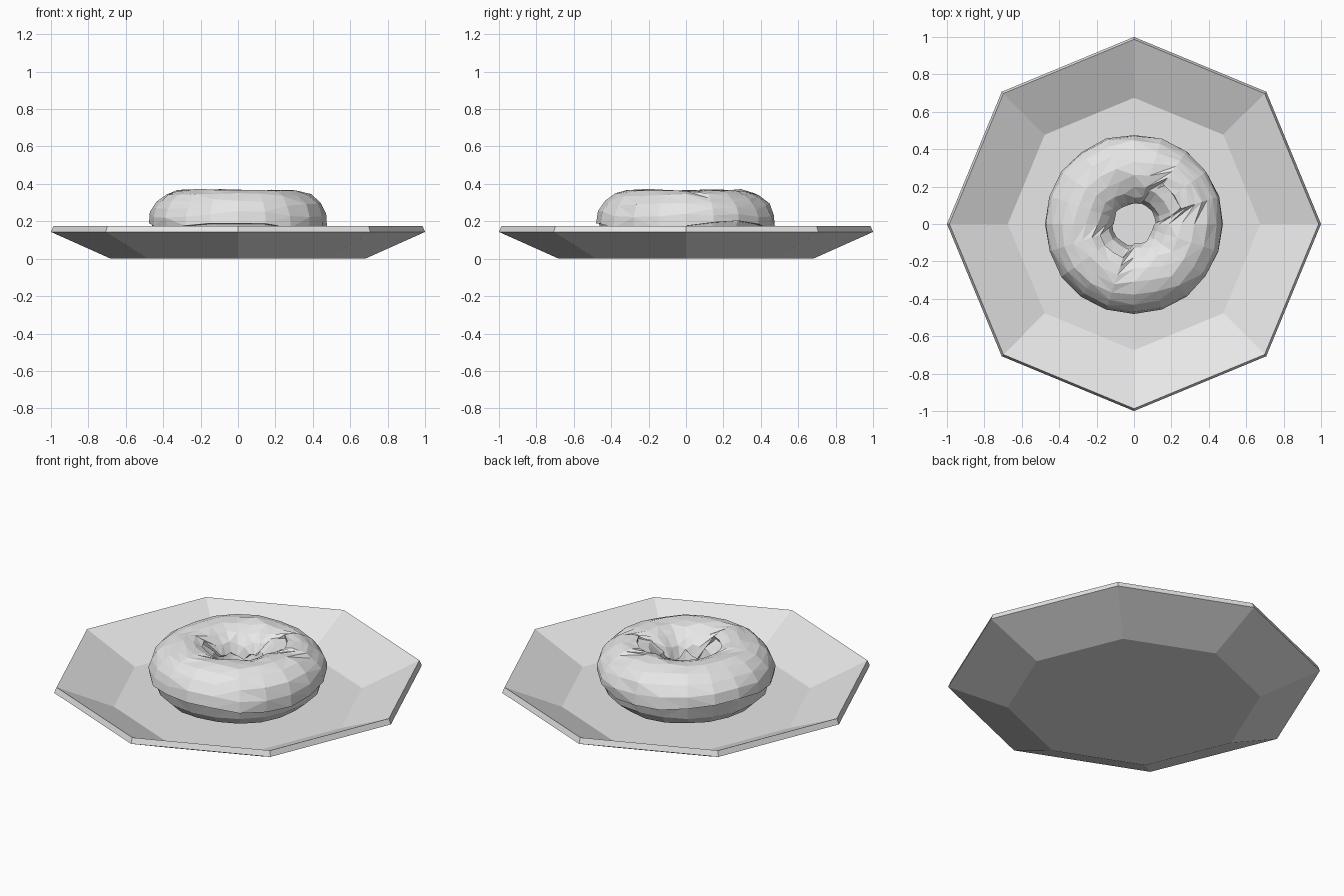
import bpy, bmesh, random
from math import sin, cos, pi, radians, degrees

random.seed(4)
if "Cube" in bpy.data.objects:
    bpy.data.objects.remove(bpy.data.objects["Cube"], do_unlink=True)

grey = bpy.data.materials.new("light_grey")
grey.use_nodes = True
grey.diffuse_color = (0.8, 0.8, 0.8, 1)
grey.node_tree.nodes["Principled BSDF"].inputs["Base Color"].default_value = (0.8, 0.8, 0.8, 1)


def loft(name, rings, loop=False, caps=False, triangles=False):
    """Skin closed rings of points; loop joins last ring to first."""
    bm = bmesh.new()
    rows = [[bm.verts.new(p) for p in ring] for ring in rings]
    pairs = list(zip(rows, rows[1:])) + ([(rows[-1], rows[0])] if loop else [])
    for a, b in pairs:
        n = len(a)
        for i in range(n):
            j = (i + 1) % n
            bm.faces.new((a[i], a[j], b[j], b[i]))
    if caps:
        bm.faces.new(rows[0][::-1])
        bm.faces.new(rows[-1])
    if triangles:
        bmesh.ops.triangulate(bm, faces=bm.faces[:])
    if loop or caps:
        bmesh.ops.recalc_face_normals(bm, faces=bm.faces[:])
    mesh = bpy.data.meshes.new(name)
    bm.to_mesh(mesh)
    bm.free()
    mesh.materials.append(grey)
    obj = bpy.data.objects.new(name, mesh)
    bpy.context.collection.objects.link(obj)
    return obj


# Octagonal plate with a sloping wall and a thin rim
def octagon(r, z):
    return [(r * cos(k * pi / 4), r * sin(k * pi / 4), z) for k in range(8)]


loft("plate", [octagon(0.68, 0), octagon(1, 0.143),
               octagon(0.987, 0.175), octagon(0.675, 0.035)], caps=True)

# Ring-shaped cake: tube angle 0 is outside, 90 top, 180 inside
SEGMENTS, MAJOR, MIDDLE = 20, 0.29, 0.195


def tube_point(turn, angle, grow=0, jitter=0):
    grow += random.uniform(-jitter, jitter)
    r = MAJOR + (0.175 + grow) * cos(angle)
    return (r * cos(turn), r * sin(turn), MIDDLE + (0.16 + grow) * sin(angle))


turns = [2 * pi * i / SEGMENTS for i in range(SEGMENTS)]
loft("dough", [[tube_point(t, 2 * pi * k / 12, jitter=0.003) for t in turns]
               for k in range(12)], loop=True, triangles=True)


# Icing shell with a wavy outer edge and two bites on the inner edge
def inner_edge(turn):
    d = degrees(turn)
    if 8 < d < 58:
        return radians(98)
    if 195 < d < 268:
        return radians(122)
    return radians(165 + random.uniform(-10, 10))


edges = [(radians(-5 + 6 * sin(3 * t) + random.uniform(-4, 4)), inner_edge(t)) for t in turns]
STEPS = 8
icing = loft("icing", [[tube_point(t, lo + (hi - lo) * k / STEPS, 0.013, 0.005)
                        for t, (lo, hi) in zip(turns, edges)]
                       for k in range(STEPS + 1)], triangles=True)
shell = icing.modifiers.new("thickness", "SOLIDIFY")
shell.thickness = 0.018
shell.offset = -1
